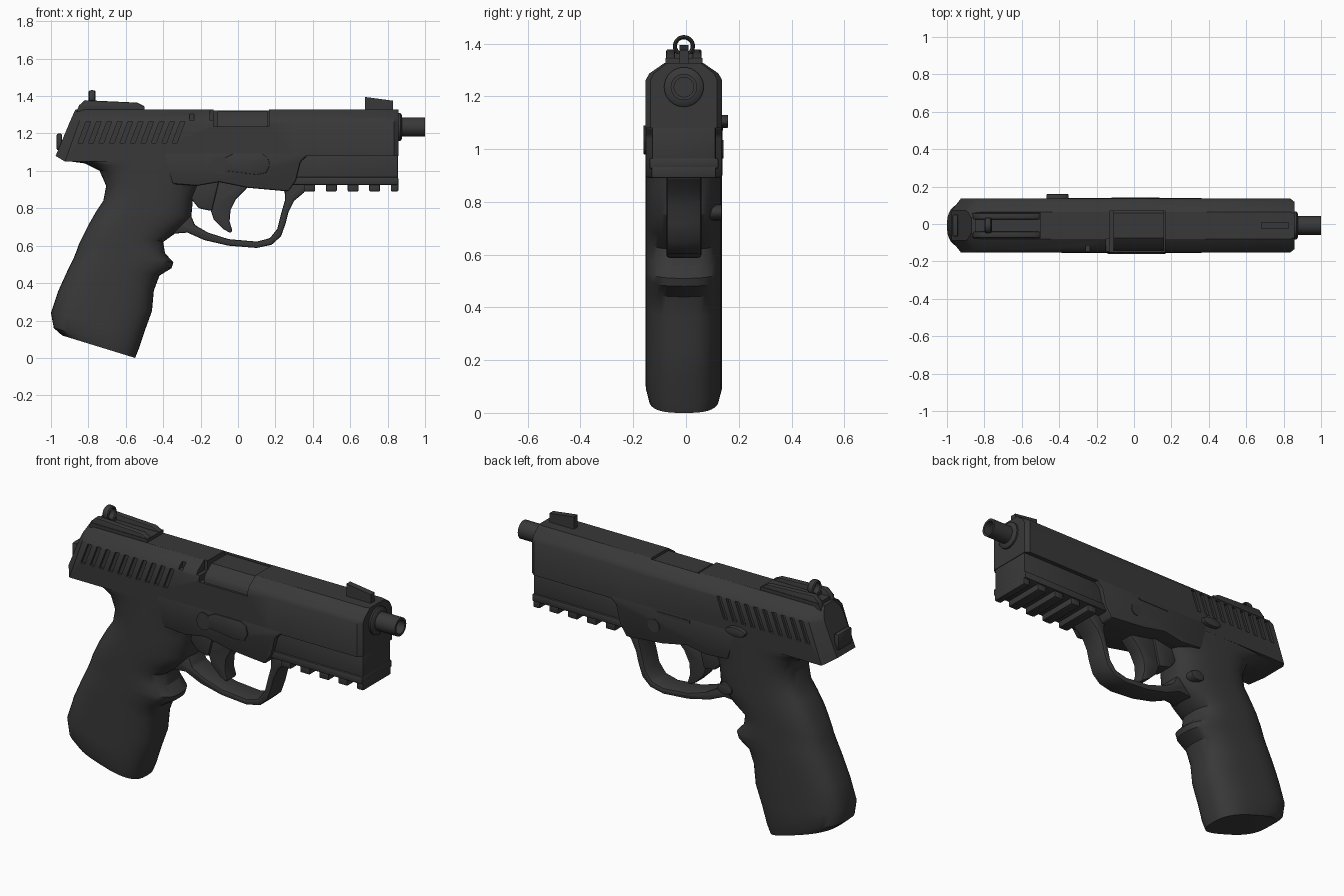
import bpy, bmesh, math
from math import cos, sin, pi, copysign
from mathutils import Vector

cube = bpy.data.objects.get("Cube")
if cube:
    bpy.data.objects.remove(cube, do_unlink=True)

MID = -0.008      # centre plane of the body across y
HALF = 0.145      # half width of the body

black = bpy.data.materials.new("matte_black")
black.use_nodes = True
black.diffuse_color = (0.04, 0.04, 0.04, 1)
shader = black.node_tree.nodes["Principled BSDF"]
shader.inputs["Base Color"].default_value = black.diffuse_color
shader.inputs["Roughness"].default_value = 0.7


def activate(ob):
    bpy.ops.object.select_all(action="DESELECT")
    ob.select_set(True)
    bpy.context.view_layer.objects.active = ob


def apply_modifier(ob, kind, **settings):
    mod = ob.modifiers.new(kind.lower(), kind)
    for key, value in settings.items():
        setattr(mod, key, value)
    activate(ob)
    bpy.ops.object.modifier_apply(modifier=mod.name)


def loft(name, rings, bevel=0):
    """Skin a list of equal-length point rings and cap both ends."""
    bm = bmesh.new()
    loops = [[bm.verts.new(p) for p in ring] for ring in rings]
    count = len(loops[0])
    for a, b in zip(loops, loops[1:]):
        for i in range(count):
            j = (i + 1) % count
            bm.faces.new((a[i], a[j], b[j], b[i]))
    bm.faces.new(loops[0])
    bm.faces.new(loops[-1])
    bmesh.ops.recalc_face_normals(bm, faces=bm.faces)
    mesh = bpy.data.meshes.new(name)
    bm.to_mesh(mesh)
    bm.free()
    ob = bpy.data.objects.new(name, mesh)
    bpy.context.collection.objects.link(ob)
    mesh.materials.append(black)
    if bevel:
        apply_modifier(ob, "BEVEL", width=bevel, segments=2, limit_method="ANGLE")
    return ob


def prism(name, outline, half, y=MID, bevel=0):
    """Extrude an (x, z) outline across y."""
    return loft(name, [[(x, y + s * half, z) for x, z in outline] for s in (-1, 1)], bevel)


def box(name, x0, x1, z0, z1, half, y=MID, bevel=0):
    return prism(name, [(x0, z0), (x1, z0), (x1, z1), (x0, z1)], half, y, bevel)


def oval(x, z, rx, rz, n=20):
    return [(x + rx * cos(2 * pi * i / n), z + rz * sin(2 * pi * i / n)) for i in range(n)]


def cut(target, cutter):
    apply_modifier(target, "BOOLEAN", object=cutter, operation="DIFFERENCE", solver="EXACT")
    bpy.data.objects.remove(cutter, do_unlink=True)


# Slide: chamfered section swept along x, with slanted and tapered rear
def section(x_at, half, bottom, top=1.327):
    right = [(half, bottom), (half, top - 0.065), (half * 0.9, top - 0.04), (half * 0.5, top)]
    points = right + [(-y, z) for y, z in reversed(right)]
    return [(x_at(z), MID + y, z) for y, z in points]


def rear(inset):
    return lambda z: inset + max(-0.975, -0.87 - (1.327 - z) * 0.45)


def flat(x):
    return lambda z: x


slide = loft("slide", [
    section(rear(0), 0.08, 1.08),
    section(rear(0.05), HALF, 1.05),
    section(flat(0.3), HALF, 1.05),
    section(flat(0.34), HALF, 1.08),
    section(flat(0.835), HALF, 1.08),
    section(flat(0.858), HALF * 0.87, 1.08)])

# Grip serrations on both flanks
for i in range(10):
    x = -0.855 + i * 0.056
    groove = [(x, 1.15), (x + 0.025, 1.15), (x + 0.068, 1.265), (x + 0.043, 1.265)]
    for side in (-1, 1):
        cut(slide, prism("groove_cutter", groove, 0.03, MID + side * (HALF + 0.016)))

# Ejection port, extractor notches and the barrel hood inside
cut(slide, box("port_cutter", -0.13, 0.165, 1.237, 1.4, 0.14, -0.07))
cut(slide, box("notch_cutter", -0.15, -0.12, 1.27, 1.4, 0.05, -0.13))
cut(slide, box("slot_cutter", -0.26, -0.235, 1.27, 1.315, 0.03, -0.145))
loft("barrel_hood", [section(flat(x), HALF - 0.012, 1.1, 1.317) for x in (-0.11, 0.16)])

# Rear plate
rear_plate = box("rear_plate", -0.97, -0.94, 1.11, 1.2, 0.06, bevel=0.01)

# Barrel with collar and open bore
barrel_profile = [(0.8, 0.075), (0.868, 0.075), (0.875, 0.066), (0.878, 0.05),
                  (1.0, 0.05), (1.0, 0.037), (0.9, 0.037)]
loft("barrel", [[(x, MID + y, z) for y, z in oval(0, 1.235, r, r, 32)]
                for x, r in barrel_profile])

# Front sight
prism("front_sight", [(0.68, 1.32), (0.83, 1.32), (0.83, 1.375), (0.68, 1.395)], 0.017)

# Rear sight: low bed, two side walls and an upright ring
box("rear_sight_bed", -0.85, -0.5, 1.3, 1.345, 0.07)
wall = [(-0.87, 1.3), (-0.5, 1.3), (-0.5, 1.345), (-0.54, 1.365), (-0.82, 1.378), (-0.85, 1.35)]
for label, side in (("left", 1), ("right", -1)):
    prism("rear_sight_wall_" + label, wall, 0.017, MID + side * 0.05, bevel=0.006)
box("rear_sight_stem", -0.8, -0.76, 1.33, 1.362, 0.035)
bpy.ops.mesh.primitive_torus_add(major_radius=0.034, minor_radius=0.008, major_segments=28,
                                 minor_segments=8, location=(-0.78, MID, 1.39),
                                 rotation=(0, pi / 2, 0))
ring = bpy.context.object
ring.name = "rear_sight_ring"
ring.scale.z = 2.4
ring.data.materials.append(black)

# Frame middle above the trigger
prism("frame", [(-0.4, 1.1), (-0.35, 0.93), (-0.22, 0.92), (-0.1, 0.94), (0.05, 0.91),
                (0.27, 0.89), (0.31, 0.95), (0.335, 1.05), (0.37, 1.08), (0.37, 1.1)],
      HALF + 0.001, bevel=0.018)

# Dust cover and accessory rail
box("dust_cover", 0.2, 0.855, 0.93, 1.1, 0.121, bevel=0.008)
box("rail_ledge", 0.28, 0.857, 0.925, 0.967, 0.131, bevel=0.008)
for i in range(5):
    x = 0.355 + i * 0.1155
    if i == 4:
        box("rail_tooth", x, 0.857, 0.89, 0.94, 0.122, bevel=0.006)
    else:
        box("rail_tooth", x, x + 0.058, 0.89, 0.94, 0.122, bevel=0.006)

# Trigger guard
outer = [(-0.4, 0.66), (-0.27, 0.67), (-0.18, 0.63), (-0.05, 0.6), (0.1, 0.588), (0.18, 0.605),
         (0.23, 0.65), (0.255, 0.72), (0.27, 0.78), (0.3, 0.84), (0.36, 0.89), (0.36, 0.94)]
inner = [(0.2, 0.94), (0.25, 0.89), (0.25, 0.84), (0.23, 0.77), (0.21, 0.69), (0.17, 0.64),
         (0.1, 0.622), (-0.05, 0.635), (-0.16, 0.67), (-0.23, 0.71), (-0.25, 0.76), (-0.4, 0.76)]
prism("trigger_guard", outer + inner, 0.066, bevel=0.01)

# Trigger blade and its hub
prism("trigger", [(-0.15, 0.95), (-0.15, 0.8), (-0.13, 0.74), (-0.08, 0.69), (-0.04, 0.667),
                  (-0.03, 0.68), (-0.045, 0.73), (-0.04, 0.79), (-0.01, 0.85), (0.05, 0.91),
                  (0.05, 0.95)], 0.042, bevel=0.01)
prism("trigger_hub", [(-0.26, 0.95), (-0.25, 0.85), (-0.21, 0.8), (-0.14, 0.785), (-0.1, 0.95)],
      0.055, bevel=0.01)

# Grip: rounded rings between back and front edge points, bottom to top
stations = [
    ((-0.94, 0.12), (-0.55, 0.0)), ((-0.985, 0.16), (-0.53, 0.05)),
    ((-1.0, 0.24), (-0.5, 0.14)), ((-0.96, 0.36), (-0.46, 0.25)),
    ((-0.91, 0.47), (-0.45, 0.36)), ((-0.88, 0.53), (-0.42, 0.44)),
    ((-0.86, 0.58), (-0.355, 0.48)), ((-0.85, 0.61), (-0.345, 0.51)),
    ((-0.83, 0.65), (-0.39, 0.56)), ((-0.8, 0.71), (-0.4, 0.62)),
    ((-0.76, 0.78), (-0.33, 0.67)), ((-0.72, 0.84), (-0.25, 0.75)),
    ((-0.705, 0.92), (-0.24, 0.86)), ((-0.74, 1.0), (-0.2, 0.95)),
    ((-0.82, 1.04), (-0.1, 0.98)), ((-0.93, 1.055), (0, 1.03)),
    ((-0.9, 1.1), (0, 1.1))]


def grip_ring(back, front, half, count=40, power=0.7):
    middle = (Vector(back) + Vector(front)) / 2
    reach = (Vector(front) - Vector(back)) / 2
    ring_points = []
    for i in range(count):
        c, s = cos(2 * pi * i / count), sin(2 * pi * i / count)
        p = middle + reach * copysign(abs(c) ** power, c)
        ring_points.append((p.x, MID + half * copysign(abs(s) ** power, s), p.y))
    return ring_points


loft("grip", [grip_ring(b, f, HALF - (0.012 if i == 0 else 0))
              for i, (b, f) in enumerate(stations)])

# Takedown plate and pivot on the right flank
right_y = MID - HALF - 0.002
prism("takedown_plate", [(-0.07, 1.0), (0.1, 0.98), (0.15, 0.99), (0.17, 1.03), (0.16, 1.07),
                         (0.13, 1.09), (-0.03, 1.09), (-0.07, 1.07)], 0.006, right_y, 0.003)
prism("takedown_pivot", oval(-0.1, 1.03, 0.042, 0.048), 0.005, right_y)

# Slide lever, catch and magazine button on the left flank
left_y = MID + HALF
prism("slide_lever", oval(-0.41, 1.105, 0.06, 0.025), 0.023, left_y, 0.005)
box("slide_catch", -0.12, 0.08, 1.07, 1.085, 0.004, left_y)
prism("takedown_button", oval(0.1, 1.0, 0.035, 0.035), 0.005, left_y)
prism("magazine_button", oval(-0.33, 0.76, 0.045, 0.03), 0.04, left_y - 0.04, 0.006)

# Smooth shading with crisp edges
for ob in [o for o in bpy.context.scene.objects if o.type == "MESH"]:
    activate(ob)
    bpy.ops.object.shade_smooth_by_angle(angle=math.radians(32))
